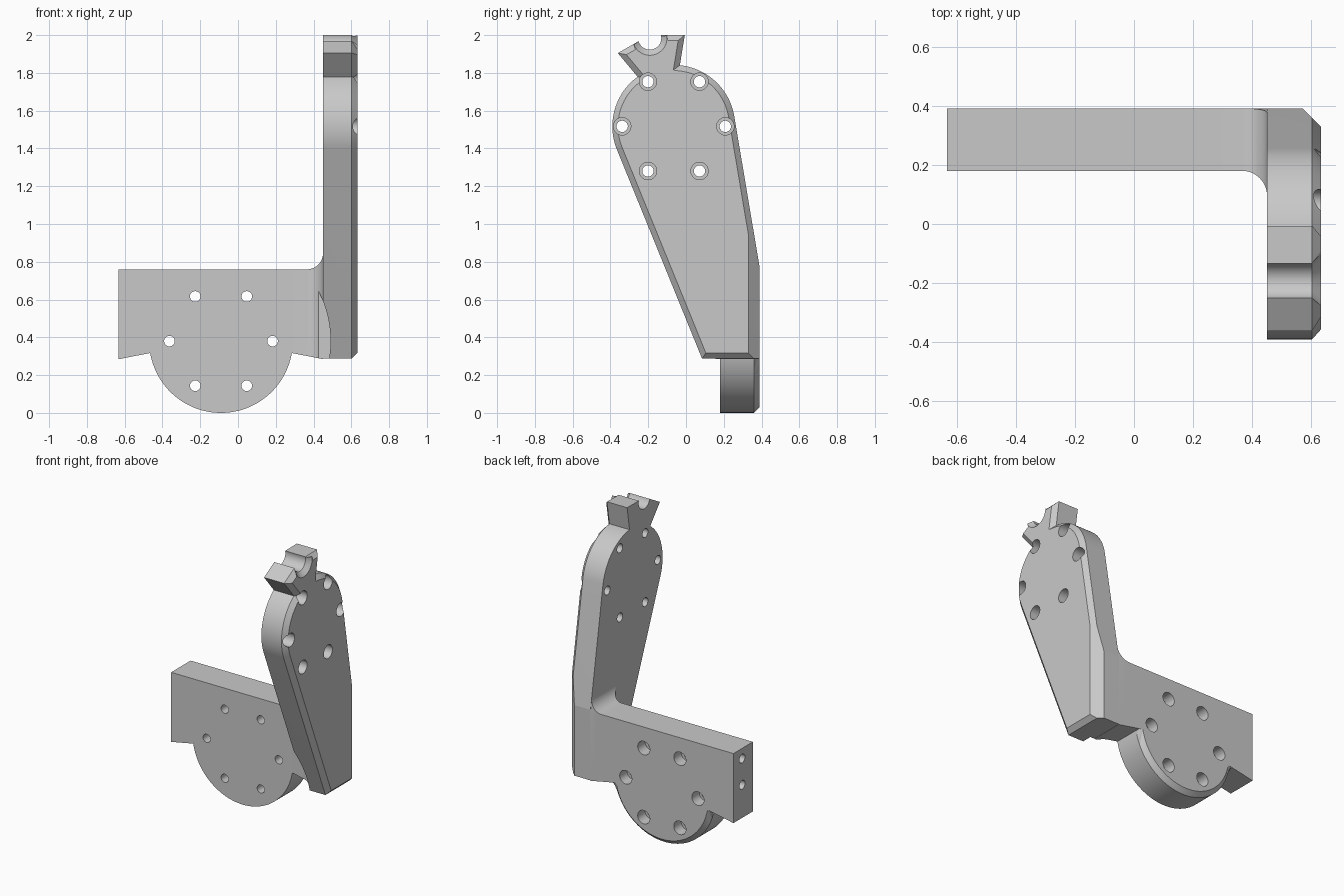
import bpy, bmesh
from math import sin, cos, tan, acos, atan2, sqrt, pi, radians, hypot
from mathutils import Matrix, Vector

if "Cube" in bpy.data.objects:
    bpy.data.objects.remove(bpy.data.objects["Cube"], do_unlink=True)

grey = bpy.data.materials.new("plain_grey")
grey.use_nodes = True
colour = (0.584, 0.584, 0.584, 1)
grey.diffuse_color = colour
grey.node_tree.nodes["Principled BSDF"].inputs["Base Color"].default_value = colour

HUB = (-0.09, 0.38)      # x, z of the lower bolt circle
HUB_R = 0.38
HEAD = (-0.065, 1.517)   # y, z of the upper bolt circle
HEAD_R = 0.325
BOLT_R = 0.273
FRONT, BACK = 0.18, 0.39
INNER, OUTER = 0.45, 0.632
CHAMFER = 0.03


def finish(name, bm):
    bmesh.ops.recalc_face_normals(bm, faces=bm.faces[:])
    mesh = bpy.data.meshes.new(name)
    bm.to_mesh(mesh)
    bm.free()
    mesh.materials.append(grey)
    obj = bpy.data.objects.new(name, mesh)
    bpy.context.collection.objects.link(obj)
    return obj


def arc(centre, r, start, end, steps):
    angles = [start + (end - start) * i / steps for i in range(steps + 1)]
    return [(centre[0] + r * cos(a), centre[1] + r * sin(a)) for a in angles]


def loft(bm, rings):
    """Skin closed rings of points and cap both ends."""
    rings = [[bm.verts.new(p) for p in ring] for ring in rings]
    for r, s in zip(rings, rings[1:]):
        for i in range(len(r)):
            j = (i + 1) % len(r)
            bm.faces.new((r[i], r[j], s[j], s[i]))
    caps = [bm.faces.new(rings[0]), bm.faces.new(rings[-1])]
    bmesh.ops.recalc_face_normals(bm, faces=bm.faces[:])
    return caps


def add_rod(bm, start, end, r, segments=48):
    start, end = Vector(start), Vector(end)
    axis = end - start
    turn = axis.to_track_quat("Z", "Y").to_matrix().to_4x4()
    bmesh.ops.create_cone(bm, cap_ends=True, segments=segments, radius1=r, radius2=r,
                          depth=axis.length,
                          matrix=Matrix.Translation((start + end) / 2) @ turn)


def cut(targets, tool):
    for target in targets:
        mod = target.modifiers.new("cut", "BOOLEAN")
        mod.operation = "DIFFERENCE"
        mod.solver = "EXACT"
        mod.object = tool
        bpy.context.view_layer.objects.active = target
        bpy.ops.object.modifier_apply(modifier=mod.name)
    bpy.data.objects.remove(tool, do_unlink=True)


# Upright plate: tapered foot, round head and a notched horn on top
def tangent_angle(p, side):
    dy, dz = p[0] - HEAD[0], p[1] - HEAD[1]
    return atan2(dz, dy) + side * acos(HEAD_R / hypot(dy, dz))


foot_front, foot_back, shoulder = (0.085, 0.287), (BACK, 0.287), (BACK, 0.77)
right_a = tangent_angle(shoulder, 1)
left_a = tangent_angle(foot_front, -1) + 2 * pi
tilt = radians(15.2)
half = atan2(0.116, 0.3035)
axis_a = pi / 2 + tilt


def horn(u, v):
    return (HEAD[0] + u * cos(tilt) - v * sin(tilt), HEAD[1] + u * sin(tilt) + v * cos(tilt))


outline = [foot_front, foot_back, shoulder]
outline += arc(HEAD, HEAD_R, right_a, axis_a - half, 20)
outline.append(horn(0.184, 0.452))
outline += [horn(*p) for p in arc((0, 0.484), 0.061, 0, -pi, 28)]
outline.append(horn(-0.184, 0.452))
outline += arc(HEAD, HEAD_R, axis_a + half, left_a, 20)

bm = bmesh.new()
caps = loft(bm, [[(x, y, z) for y, z in outline] for x in (INNER, OUTER - CHAMFER)])
bmesh.ops.inset_region(bm, faces=[caps[1]], thickness=CHAMFER, depth=CHAMFER,
                       use_even_offset=True, use_boundary=True)
# Wider chamfer down the outer back corner
sliced = bmesh.ops.bisect_plane(bm, geom=bm.verts[:] + bm.edges[:] + bm.faces[:],
                                plane_co=(OUTER, 0.33, 0), plane_no=(1, 1, 0),
                                clear_outer=True)
rim = [e for e in sliced["geom_cut"] if isinstance(e, bmesh.types.BMEdge)]
bmesh.ops.holes_fill(bm, edges=rim, sides=0)
upright = finish("upright_plate", bm)

# Lower arm: a bar with a round hub below, flaring into the upright by a fillet
FILLET = 0.085
sections = [(-0.632, 0)]
sections += [(x, 0) for x, z in arc(HUB, HUB_R, -pi + 0.157, -0.157, 64)]
for i in range(15):
    a = pi / 2 * i / 14
    sections.append((INNER - FILLET + FILLET * sin(a), FILLET * (1 - cos(a))))


def underside(x, r):
    """Lowest point at x: the sloping bar or a hub circle of radius r."""
    bar = 0.39 - 0.195 * abs(x - HUB[0])
    reach = r * r - (x - HUB[0]) ** 2
    return min(bar, HUB[1] - sqrt(reach)) if reach > 0 else bar


rings = []
for x, d in sections:
    front, top = FRONT - d, 0.76 + d
    top_back = BACK - max(0, top - shoulder[1]) * tan(right_a)
    low = underside(x, HUB_R)
    ring = [(front, low), (BACK - CHAMFER, low), (BACK, underside(x, HUB_R - CHAMFER)),
            (BACK, 0.75), (top_back, top), (front, top)]
    rings.append([(x, y, z) for y, z in ring])
bm = bmesh.new()
loft(bm, rings)
arm = finish("lower_arm", bm)

# Round clearance cut in front of the hub
bm = bmesh.new()
add_rod(bm, (HUB[0], -0.6, HUB[1]), (HUB[0], 0.155, HUB[1]), 0.58, 128)
cut([arm, upright], finish("clearance_cutter", bm))

# Bolt circles: through holes and wider counterbores; two holes in the arm's end
arm_drill, arm_bore, top_drill, top_bore = [bmesh.new() for _ in range(4)]
for i in range(6):
    c, s = BOLT_R * cos(i * pi / 3), BOLT_R * sin(i * pi / 3)
    x, z = HUB[0] + c, HUB[1] + s
    add_rod(arm_drill, (x, 0.1, z), (x, 0.5, z), 0.028)
    add_rod(arm_bore, (x, 0.31, z), (x, 0.5, z), 0.046)
    y, z = HEAD[0] + c, HEAD[1] + s
    add_rod(top_drill, (0.4, y, z), (0.7, y, z), 0.03)
    add_rod(top_bore, (0.55, y, z), (0.7, y, z), 0.046)
for z in (0.69, 0.51):
    add_rod(arm_drill, (-0.7, 0.295, z), (-0.42, 0.295, z), 0.03)
for part, tools in ((arm, (arm_drill, arm_bore)), (upright, (top_drill, top_bore))):
    for tool in tools:
        cut([part], finish("hole_cutter", tool))

# Smooth the curved walls only
for part in (arm, upright):
    bpy.ops.object.select_all(action="DESELECT")
    part.select_set(True)
    bpy.context.view_layer.objects.active = part
    bpy.ops.object.shade_smooth_by_angle(angle=radians(8.5))
